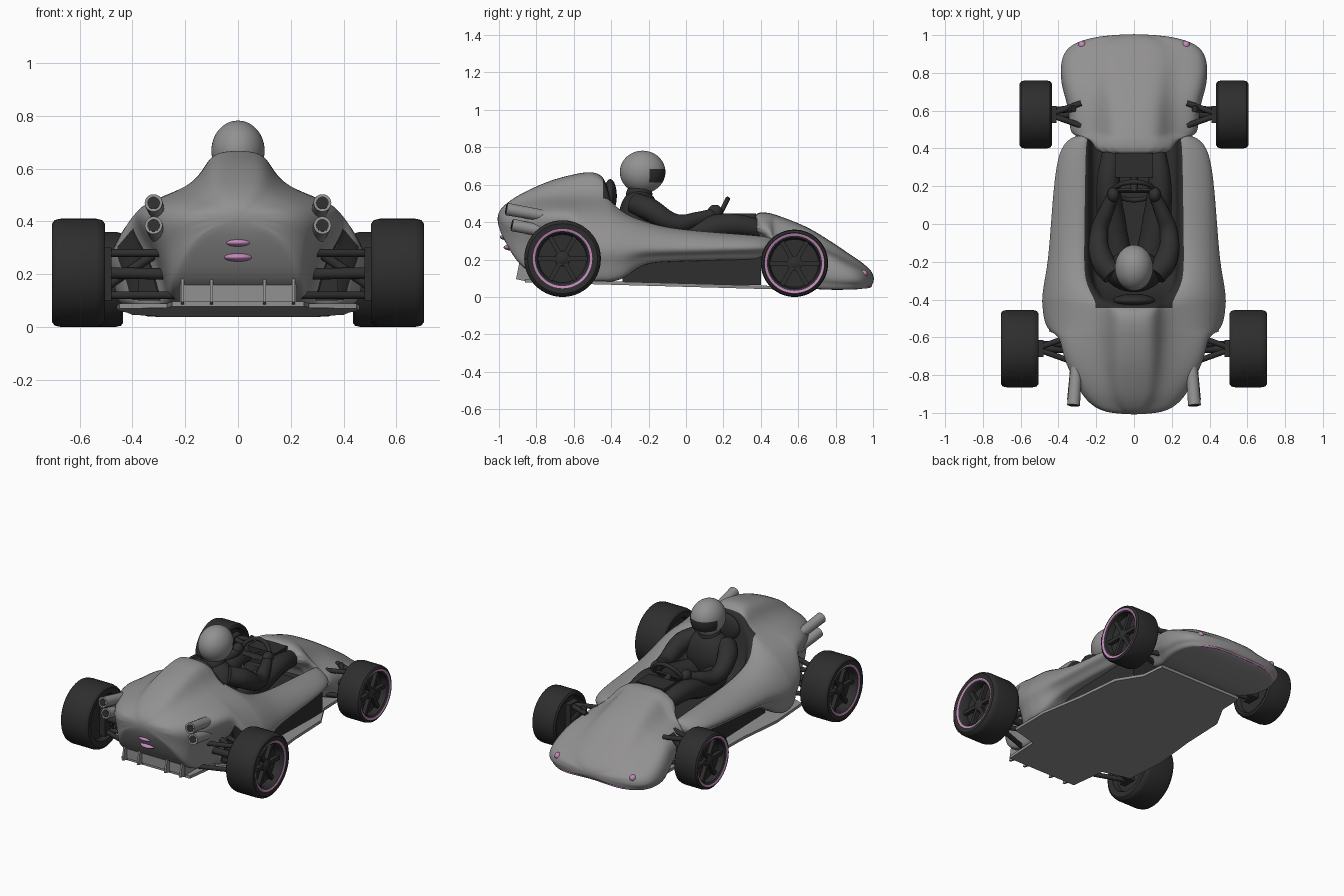
import bpy, bmesh, math
from mathutils import Matrix, Vector

if "Cube" in bpy.data.objects:
    bpy.data.objects.remove(bpy.data.objects["Cube"])


def material(name, rgb):
    m = bpy.data.materials.new(name)
    m.diffuse_color = (*rgb, 1)
    m.use_nodes = True
    m.node_tree.nodes["Principled BSDF"].inputs["Base Color"].default_value = m.diffuse_color
    return m


GREY = material("body grey", (0.29, 0.283, 0.286))
TYRE = material("tyre black", (0.027, 0.027, 0.027))
DARK = material("dark trim", (0.028, 0.028, 0.028))
SUIT = material("suit charcoal", (0.03, 0.029, 0.03))
PINK = material("accent pink", (0.55, 0.25, 0.50))


def finish(bm, name, mats, angle=40):
    bmesh.ops.recalc_face_normals(bm, faces=bm.faces[:])
    me = bpy.data.meshes.new(name)
    bm.to_mesh(me)
    bm.free()
    for m in mats:
        me.materials.append(m)
    me.shade_smooth()
    me.set_sharp_from_angle(angle=math.radians(angle))
    ob = bpy.data.objects.new(name, me)
    bpy.context.collection.objects.link(ob)
    return ob


def loft(name, stations, mats, rule):
    """Smooth shell through mirrored cross-sections along y."""
    bm = bmesh.new()
    rings = []
    for y, zb, xb, xs, zs, xh, zh, xr, zr, zc in stations:
        fa, fb = (0.72, 0.5) if zc > zr else (0.97, 0.88)
        half = [(xb * .88, zb), (xb, zb), (xb + .25 * (xs - xb), zb + .6 * (zs - zb)),
                (xs, zs), (xh, zh), (xr, zr),
                (xr * fa, zr + 0.6 * (zc - zr)), (xr * fb, zr + 0.95 * (zc - zr))]
        ring = [(0, zb)] + half + [(0, zc)] + [(-x, z) for x, z in reversed(half)]
        rings.append([bm.verts.new((x * 1.02, y, z)) for x, z in ring])
    n = len(rings[0])
    for i in range(len(rings) - 1):
        mid = (stations[i][0] + stations[i + 1][0]) / 2
        for k in range(n):
            j = (k + 1) % n
            f = bm.faces.new((rings[i][k], rings[i][j], rings[i + 1][j], rings[i + 1][k]))
            f.material_index = int(rule(min(k, n - 1 - k), mid))
    bm.faces.new(rings[0])
    bm.faces.new(rings[-1])
    ob = finish(bm, name, mats, 180)
    s = ob.modifiers.new("smooth", 'SUBSURF')
    s.levels = s.render_levels = 3
    return ob


def box(name, c, size, mat, rot=(0, 0, 0)):
    bm = bmesh.new()
    bmesh.ops.create_cube(bm, size=1)
    ob = finish(bm, name, [mat])
    ob.location, ob.scale, ob.rotation_euler = c, size, rot
    return ob


def ball(name, c, size, mats, rule=None):
    bm = bmesh.new()
    bmesh.ops.create_uvsphere(bm, u_segments=40, v_segments=24, radius=1)
    if rule:
        for f in bm.faces:
            f.material_index = int(rule(f.calc_center_median()))
    ob = finish(bm, name, mats, 180)
    ob.location, ob.scale = c, size
    return ob


def tube(name, pts, radii, mat, smooth=True):
    """Round limb or rod through a few points."""
    cu = bpy.data.curves.new(name, 'CURVE')
    cu.dimensions, cu.bevel_depth, cu.use_fill_caps = '3D', 1.0, True
    cu.bevel_resolution, cu.resolution_u = 5, 8
    sp = cu.splines.new('BEZIER')
    sp.bezier_points.add(len(pts) - 1)
    for bp, p, r in zip(sp.bezier_points, pts, radii):
        bp.co, bp.radius = p, r
        bp.handle_left_type = bp.handle_right_type = 'AUTO' if smooth else 'VECTOR'
    cu.materials.append(mat)
    ob = bpy.data.objects.new(name, cu)
    bpy.context.collection.objects.link(ob)
    bpy.ops.object.select_all(action='DESELECT')
    ob.select_set(True)
    bpy.context.view_layer.objects.active = ob
    bpy.ops.object.convert(target='MESH')


def lathe(name, prof, c, side, mats, idx, seg=56):
    """Spin (radius, offset) points about the x axis."""
    bm = bmesh.new()
    rings = [[bm.verts.new((side * o, r * math.cos(2 * math.pi * k / seg),
                            r * math.sin(2 * math.pi * k / seg))) for k in range(seg)]
             for r, o in prof]
    for i in range(len(rings) - 1):
        for k in range(seg):
            j = (k + 1) % seg
            f = bm.faces.new((rings[i][k], rings[i][j], rings[i + 1][j], rings[i + 1][k]))
            f.material_index = idx.get(i, 0)
    bm.faces.new(rings[0])
    bm.faces.new(rings[-1]).material_index = 1
    ob = finish(bm, name, mats)
    ob.location = c


# main shell: sidepods, cockpit tub, engine cover and tail
BODY = [
    (0.48, .20, .22, .29, .27, .25, .30, .225, .31, .24),
    (0.45, .20, .30, .36, .26, .31, .31, .235, .33, .22),
    (0.36, .20, .36, .425, .26, .37, .32, .23, .345, .22),
    (-.08, .19, .39, .455, .25, .38, .35, .235, .375, .22),
    (-.24, .18, .40, .475, .25, .39, .39, .235, .43, .24),
    (-.32, .10, .44, .488, .25, .39, .42, .22, .46, .30),
    (-.40, .08, .45, .495, .26, .39, .44, .17, .53, .45),
    (-.425, .08, .45, .495, .26, .38, .45, .17, .53, .68),
    (-.57, .08, .42, .485, .27, .38, .465, .17, .53, .665),
    (-.585, .08, .26, .40, .40, .37, .47, .17, .53, .66),
    (-.72, .09, .26, .385, .405, .35, .475, .165, .525, .63),
    (-.87, .14, .26, .30, .39, .27, .465, .145, .505, .56),
    (-.945, .25, .22, .25, .39, .22, .45, .11, .48, .515),
    (-1.01, .38, .12, .15, .40, .13, .44, .05, .445, .455)]
loft("body_shell", BODY, [GREY, DARK],
     lambda k, y: (k >= 6 and y > -.42) or (k in (2, 3) and -.585 < y < -.575))

# nose with front fenders and the cowl tongue over the legs
NOSE = [
    (1.006, .07, .10, .12, .09, .10, .11, .05, .115, .12),
    (.965, .042, .30, .345, .08, .32, .13, .20, .14, .17),
    (.86, .038, .36, .395, .09, .37, .18, .23, .195, .24),
    (.72, .038, .35, .385, .10, .36, .26, .22, .26, .335),
    (.63, .05, .30, .35, .15, .33, .28, .21, .29, .385),
    (.50, .10, .28, .345, .20, .32, .29, .21, .31, .435),
    (.465, .13, .27, .33, .21, .30, .28, .205, .33, .445),
    (.45, .30, .15, .205, .34, .21, .36, .20, .39, .45),
    (.355, .33, .15, .20, .35, .205, .37, .195, .41, .46)]
loft("nose_cowl", NOSE, [GREY, DARK], lambda k, y: False)

# floor plate, rising slightly toward the back
bm = bmesh.new()
half = [(.25, -.86), (.27, -.62), (.45, -.57), (.46, -.3), (.42, 0), (.40, .3), (.31, .46), (.3, .62)]
f = bm.faces.new([bm.verts.new((x, y, .054 - .028 * y)) for x, y in half]
                 + [bm.verts.new((-x, y, .054 - .028 * y)) for x, y in reversed(half)])
up = bmesh.ops.extrude_face_region(bm, geom=[f])
bmesh.ops.translate(bm, vec=(0, 0, .018), verts=[v for v in up["geom"] if isinstance(v, bmesh.types.BMVert)])
finish(bm, "floor_plate", [GREY])
box("side_recess", (0, .03, .15), (.68, .74, .17), DARK)

# diffuser fins and tail lights
box("diffuser_box", (0, -.80, .145), (.44, .14, .1), GREY)
for x in (-.21, -.1, .1, .21):
    box("diffuser_fin", (x, -.855, .135), (.012, .09, .10), GREY, (-.2, 0, 0))
for z, y in ((.32, -.945), (.265, -.925)):
    ball("tail_light", (0, y, z), (.06, .05, .018), [PINK])

# wheels: tyre, accent ring, dark rim, spokes, hub and suspension
for s in (-1, 1):
    for tag, cx, cy, r, w in (("rear", .605, -.66, .205, .1), ("front", .52, .58, .18, .085)):
        prof = [(.05, -.6 * w), (.14, -.6 * w), (.15, -.95 * w), (r * .91, -w), (r * .975, -.9 * w),
                (r, -.68 * w), (r, .68 * w), (r * .975, .9 * w), (r * .91, w), (.159, .98 * w),
                (.147, .95 * w), (.136, .85 * w), (.128, .4 * w), (.04, .4 * w)]
        c = Vector((s * cx, cy, r))
        lathe(tag + "_wheel", prof, c, s, [TYRE, DARK, PINK],
              {0: 1, 1: 1, 9: 2, 10: 1, 11: 1, 12: 1})
        lathe(tag + "_hub", [(.04, .3 * w), (.04, .6 * w), (.02, .75 * w)], c, s, [DARK, DARK], {})
        for k in range(6):
            a = math.pi / 3 * k
            box(tag + "_spoke", c + Vector((s * .55 * w, .08 * math.cos(a), .08 * math.sin(a))),
                (.025, .12, .024), DARK, (a, 0, 0))
        inner, outer = (.24, .52) if tag == "rear" else (.28, .45)
        spread = .10 if tag == "rear" else .06
        box(tag + "_upright", (s * (outer - .02), cy, .2), (.04, .09, .2), DARK)
        for z in (.12, .28):
            for d in (-spread, spread):
                tube(tag + "_wishbone", [(s * inner, cy + d, z), (s * outer, cy, z)],
                     [.015, .015], DARK, False)
        tube(tag + "_axle", [(s * inner, cy, .2), (s * outer, cy, r)], [.022, .022], DARK, False)
        tube(tag + "_damper", [(s * (inner + .04), cy + .03, .30), (s * outer, cy + .02, .14)],
             [.018, .018], DARK, False)

    # rear sidepod outlet and paired exhaust pipes
    box("radiator_outlet", (s * .31, -.57, .21), (.14, .06, .22), DARK)
    for x, z, y0 in ((.32, .47, -.96), (.32, .385, -.93)):
        a, b = Vector((s * x, y0, z)), Vector((s * (x - .02), -.68, z - .05))
        tube("exhaust_pipe", [a, b], [.034, .03], GREY, False)
        d = (b - a).normalized()
        tube("exhaust_opening", [a - d * .003, a + d * .01], [.024, .024], DARK, False)

    # headlight
    ball("headlight", (s * .275, .948, .125), (.02, .022, .02), [PINK])

    # driver limbs
    tube("driver_arm", [(s * .11, -.27, .50), (s * .165, -.2, .47), (s * .185, -.05, .395),
                        (s * .15, .06, .415), (s * .115, .14, .44)],
         [.06, .062, .048, .04, .032], SUIT)
    ball("driver_glove", (s * .11, .155, .455), (.032, .04, .038), [SUIT])
    tube("driver_leg", [(s * .08, -.2, .31), (s * .12, .02, .34), (s * .135, .22, .385),
                        (s * .11, .42, .36)], [.075, .075, .062, .05], SUIT)

# pink lip under the nose
tube("nose_lip", [(-.345, .85, .05), (-.29, .94, .05), (0, .985, .062), (.29, .94, .05), (.345, .85, .05)],
     [.006] * 5, PINK)

# driver torso, helmet and headrest
ball("driver_torso", (0, -.25, .42), (.155, .11, .16), [SUIT])
ball("driver_neck", (0, -.25, .55), (.07, .07, .06), [SUIT])
ball("helmet", (0, -.232, .668), (.101, .122, .114), [GREY, DARK],
     lambda c: c.y > .25 and -.55 < c.z < .15)
ball("headrest", (0, -.405, .54), (.11, .035, .09), [DARK])

# steering wheel, column and dashboard
bm = bmesh.new()
R, r0, nu, nv = .105, .013, 36, 10
ring = [[bm.verts.new(((R + r0 * math.cos(b)) * math.cos(a), (R + r0 * math.cos(b)) * math.sin(a),
                       r0 * math.sin(b))) for b in [2 * math.pi * j / nv for j in range(nv)]]
        for a in [2 * math.pi * i / nu for i in range(nu)]]
for i in range(nu):
    for j in range(nv):
        i2, j2 = (i + 1) % nu, (j + 1) % nv
        bm.faces.new((ring[i][j], ring[i2][j], ring[i2][j2], ring[i][j2]))
wheel = finish(bm, "steering_wheel", [DARK], 180)
wheel.matrix_world = Matrix.Translation((0, .175, .43)) @ Matrix.Rotation(math.radians(63), 4, 'X')
box("steering_spoke", (0, .175, .43), (.2, .03, .012), DARK, (math.radians(63), 0, 0))
tube("steering_column", [(0, .17, .43), (0, .34, .38)], [.02, .02], DARK, False)
box("dashboard", (0, .31, .395), (.2, .13, .10), DARK)
